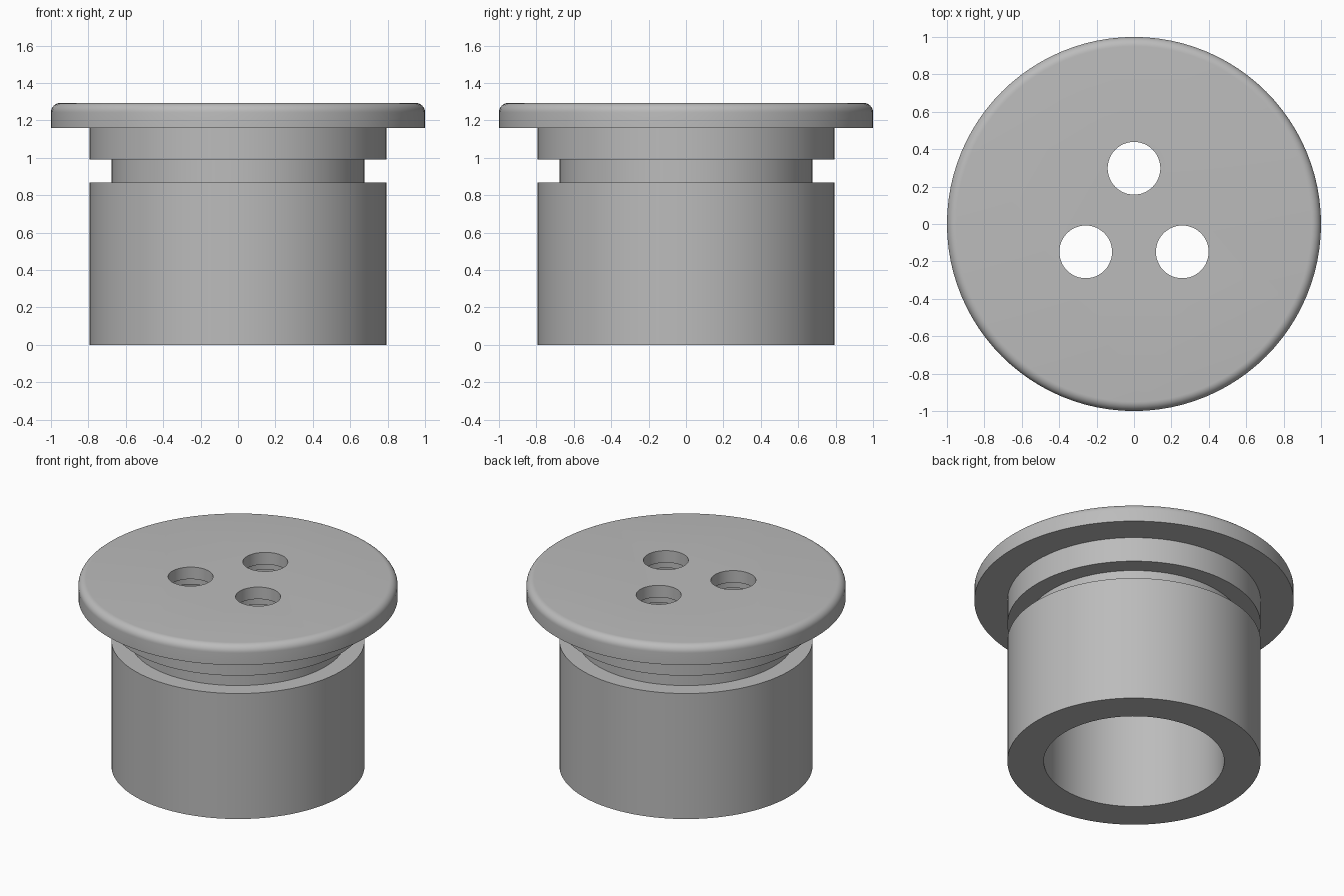
import bpy, bmesh, math

if "Cube" in bpy.data.objects:
    bpy.data.objects.remove(bpy.data.objects["Cube"])

SEGMENTS = 96
HEIGHT, FILLET = 1.293, 0.05

grey = bpy.data.materials.new("plain grey")
grey.use_nodes = True
colour = (0.5, 0.5, 0.5, 1)
grey.diffuse_color = colour
grey.node_tree.nodes["Principled BSDF"].inputs["Base Color"].default_value = colour


def lathe(name, profile, segments, x=0, y=0):
    """Revolve (radius, height) points, capping both ends with flat faces."""
    bm = bmesh.new()
    rings = []
    for r, z in profile:
        angles = [math.tau * i / segments for i in range(segments)]
        rings.append([bm.verts.new((x + r * math.cos(a), y + r * math.sin(a), z)) for a in angles])
    for low, high in zip(rings, rings[1:]):
        for i in range(segments):
            j = (i + 1) % segments
            bm.faces.new((low[i], low[j], high[j], high[i]))
    bm.faces.new(rings[0])
    bm.faces.new(rings[-1])
    bmesh.ops.recalc_face_normals(bm, faces=bm.faces)
    mesh = bpy.data.meshes.new(name)
    bm.to_mesh(mesh)
    bm.free()
    mesh.materials.append(grey)
    obj = bpy.data.objects.new(name, mesh)
    bpy.context.collection.objects.link(obj)
    return obj


# Hollow plug: bore, grooved sleeve, flange and rounded rim
profile = [(0.565, 1.16), (0.565, 0), (0.793, 0), (0.793, 0.867), (0.675, 0.867),
           (0.675, 0.99), (0.793, 0.99), (0.793, 1.16), (1, 1.16)]
for i in range(9):
    a = math.pi / 2 * i / 8
    profile.append((1 - FILLET + FILLET * math.cos(a), HEIGHT - FILLET + FILLET * math.sin(a)))
plug = lathe("flanged_plug", profile, SEGMENTS)

# Three holes through the lid, each slightly wider underneath
for i in range(3):
    a = math.pi / 2 + math.tau * i / 3
    cutter = lathe("hole_cutter", [(0.17, 1.1), (0.17, 1.21), (0.141, 1.21), (0.141, 1.4)],
                   48, 0.298 * math.cos(a), 0.298 * math.sin(a))
    cutter.hide_render = True
    cutter.hide_set(True)
    cut = plug.modifiers.new("hole", "BOOLEAN")
    cut.object = cutter
    cut.operation = "DIFFERENCE"
    cut.solver = "EXACT"

# Bake the cuts, drop the cutters and smooth the round surfaces
bpy.ops.object.select_all(action="DESELECT")
plug.select_set(True)
bpy.context.view_layer.objects.active = plug
for modifier in list(plug.modifiers):
    cutter = modifier.object
    bpy.ops.object.modifier_apply(modifier=modifier.name)
    bpy.data.objects.remove(cutter)
bpy.ops.object.shade_smooth_by_angle(angle=math.radians(30))
